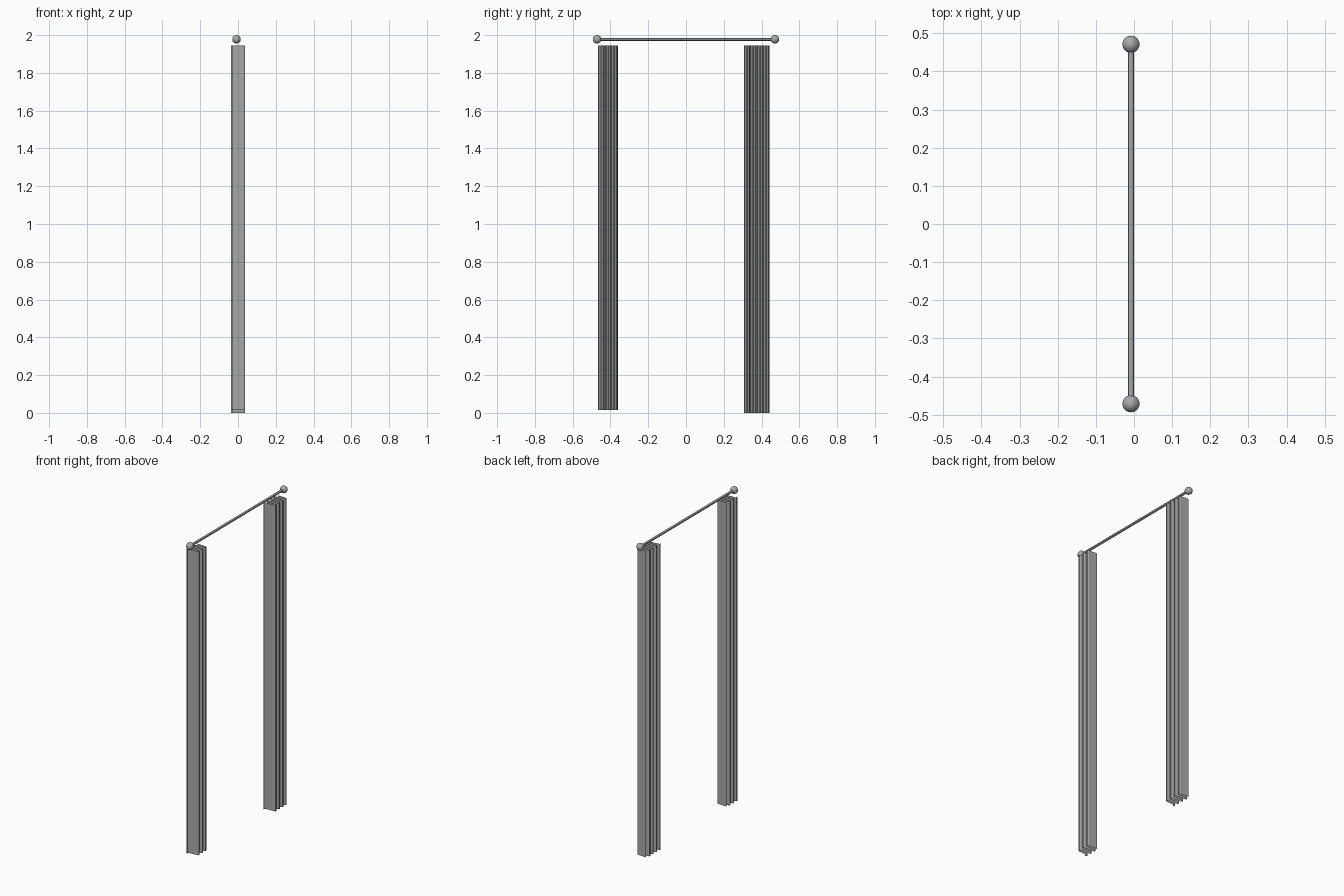
import bpy, bmesh, math

cube = bpy.data.objects.get("Cube")
if cube:
    bpy.data.objects.remove(cube, do_unlink=True)

grey = bpy.data.materials.new("plain grey")
grey.use_nodes = True
colour = (0.4, 0.4, 0.4, 1)
grey.diffuse_color = colour
grey.node_tree.nodes["Principled BSDF"].inputs["Base Color"].default_value = colour

ROD_X, ROD_Z = -0.008, 1.9775


def finish(obj, name):
    obj.name = name
    obj.data.materials.append(grey)


# Pleated curtain: a thin sheet folded back and forth across the rod
def curtain(name, y0, y1, bottom, top, folds):
    pitch = (y1 - y0) / folds
    # One fold: (x, share of the pitch), with bevelled turns
    fold = [(-0.030, 0.0), (-0.038, 0.10), (-0.038, 0.32), (-0.030, 0.42),
            (0.028, 0.50), (0.036, 0.60), (0.036, 0.82), (0.028, 0.92)]
    path = [(x, y0 + (i + t) * pitch) for i in range(folds) for x, t in fold]
    path.append((-0.030, y1))
    bm = bmesh.new()
    columns = [[bm.verts.new((x, y, z)) for z in (bottom, top)] for x, y in path]
    for (a, b), (c, d) in zip(columns, columns[1:]):
        bm.faces.new((a, c, d, b))
    mesh = bpy.data.meshes.new(name)
    bm.to_mesh(mesh)
    bm.free()
    obj = bpy.data.objects.new(name, mesh)
    bpy.context.collection.objects.link(obj)
    finish(obj, name)


curtain("front_curtain", -0.466, -0.361, 0.016, 1.945, 3)
curtain("back_curtain", 0.306, 0.443, 0.0, 1.945, 4)

# Rod
bpy.ops.mesh.primitive_cylinder_add(vertices=12, radius=0.008, depth=0.93,
                                    location=(ROD_X, 0, ROD_Z),
                                    rotation=(math.pi / 2, 0, 0))
bpy.ops.object.shade_smooth_by_angle()
finish(bpy.context.object, "rod")

# Ball ends
for name, y in (("front_ball_end", -0.471), ("back_ball_end", 0.471)):
    bpy.ops.mesh.primitive_uv_sphere_add(segments=24, ring_count=12, radius=0.0225,
                                         location=(ROD_X, y, ROD_Z),
                                         rotation=(math.pi / 2, 0, 0))
    bpy.ops.object.shade_smooth()
    finish(bpy.context.object, name)
